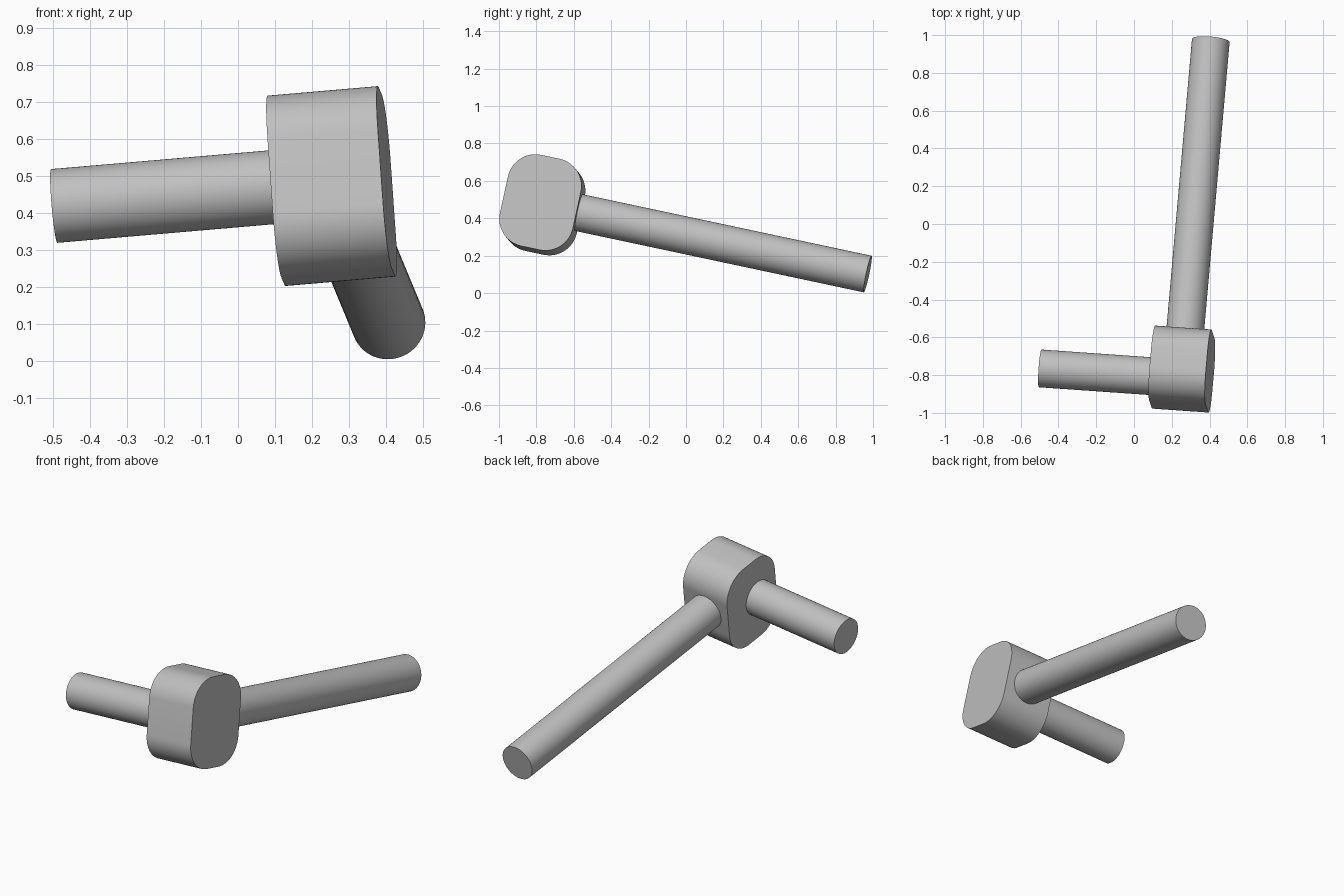
import bpy, bmesh, math
from mathutils import Matrix, Vector

cube = bpy.data.objects.get("Cube")
if cube:
    bpy.data.objects.remove(cube, do_unlink=True)

# Single grey material
GREY = (0.53, 0.53, 0.53, 1)
grey = bpy.data.materials.new("plain grey")
grey.use_nodes = True
grey.diffuse_color = GREY
grey.node_tree.nodes["Principled BSDF"].inputs["Base Color"].default_value = GREY

# Tilted frame shared by all parts, with its origin at the block centre
side = Vector((1, -0.07, 0.086)).normalized()
back = Vector((0.085, 1, -0.213))
back = (back - side * back.dot(side)).normalized()
up = side.cross(back)
frame = Matrix((side, back, up)).transposed().to_4x4()
frame.translation = (0.253, -0.768, 0.472)


def finish(name, bm):
    mesh = bpy.data.meshes.new(name)
    bmesh.ops.recalc_face_normals(bm, faces=bm.faces)
    bm.to_mesh(mesh)
    bm.free()
    mesh.materials.append(grey)
    obj = bpy.data.objects.new(name, mesh)
    bpy.context.collection.objects.link(obj)
    obj.matrix_world = frame
    bpy.ops.object.select_all(action='DESELECT')
    obj.select_set(True)
    bpy.context.view_layer.objects.active = obj
    bpy.ops.object.shade_smooth_by_angle(angle=math.radians(30))


def rod(name, start, end, radius=0.1):
    start, end = Vector(start), Vector(end)
    axis = end - start
    turn = axis.to_track_quat('Z', 'Y').to_matrix().to_4x4()
    bm = bmesh.new()
    bmesh.ops.create_cone(bm, cap_ends=True, segments=64, radius1=radius, radius2=radius,
                          depth=axis.length,
                          matrix=Matrix.Translation((start + end) / 2) @ turn)
    finish(name, bm)


# Block with its four sideways edges rounded
bm = bmesh.new()
bmesh.ops.create_cube(bm, size=1, matrix=Matrix.Diagonal((0.3, 0.4, 0.5, 1)))
long_edges = [e for e in bm.edges if abs(e.verts[0].co.x - e.verts[1].co.x) > 0.1]
bmesh.ops.bevel(bm, geom=long_edges, offset=0.15, offset_type='OFFSET',
                segments=16, profile=0.5, affect='EDGES')
finish("block", bm)

# Short rod to the side, set slightly forward, and long rod to the back
rod("short_rod", (-0.14, -0.05, 0), (-0.75, -0.05, 0))
rod("long_rod", (0, 0.19, 0), (0, 1.785, 0))
